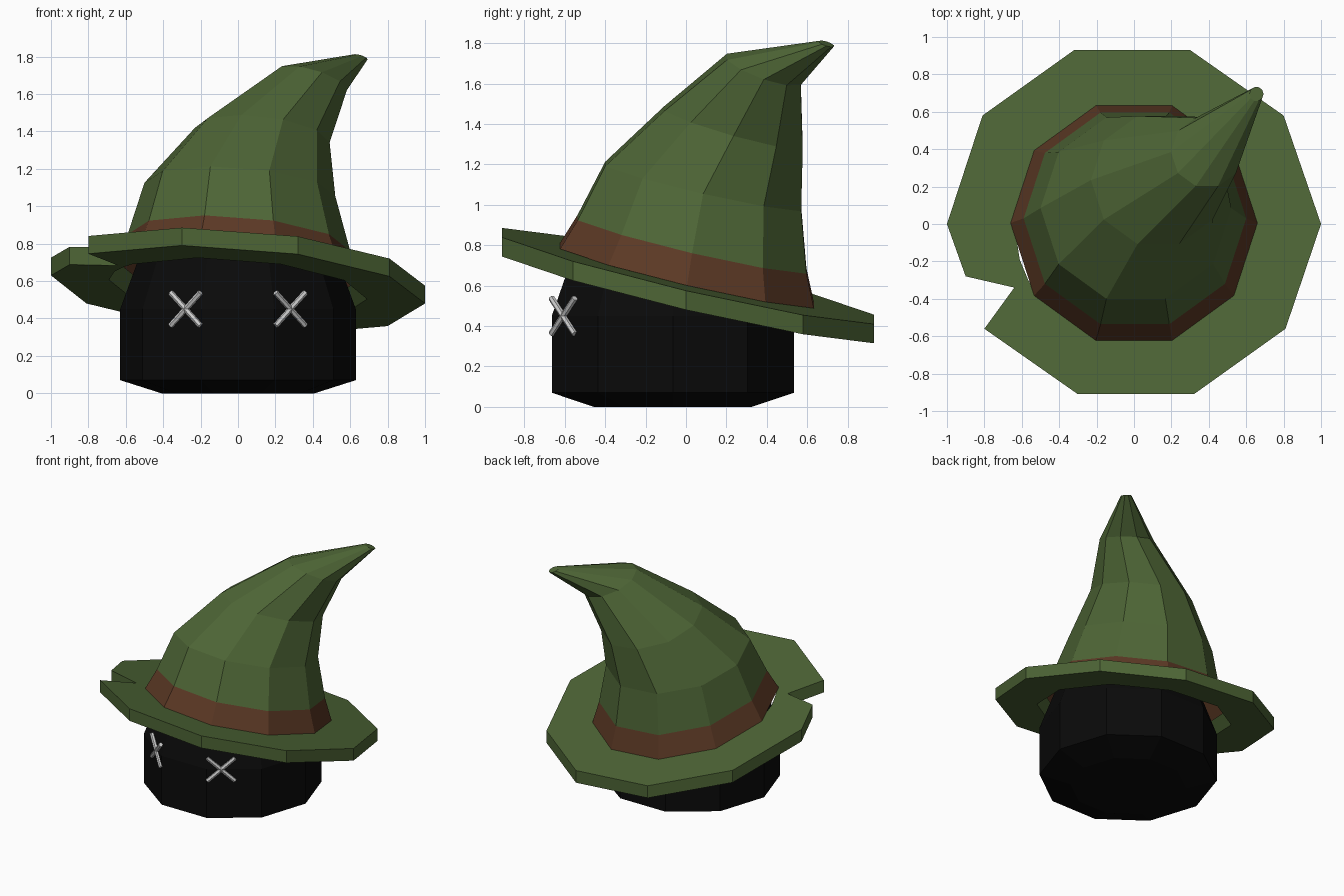
import bpy, bmesh, math
from mathutils import Matrix, Vector

if "Cube" in bpy.data.objects:
    bpy.data.objects.remove(bpy.data.objects["Cube"])

N = 10


def material(name, rgb):
    m = bpy.data.materials.new(name)
    m.diffuse_color = (*rgb, 1)
    m.use_nodes = True
    m.node_tree.nodes["Principled BSDF"].inputs["Base Color"].default_value = m.diffuse_color
    return m


green = material("green_felt", (0.075, 0.13, 0.036))
brown = material("brown_leather", (0.105, 0.04, 0.018))
black = material("black_face", (0.003, 0.003, 0.003))


def finish(name, bm, mat=None):
    bmesh.ops.recalc_face_normals(bm, faces=bm.faces)
    me = bpy.data.meshes.new(name)
    bm.to_mesh(me)
    bm.free()
    ob = bpy.data.objects.new(name, me)
    bpy.context.collection.objects.link(ob)
    if mat:
        me.materials.append(mat)
    return ob


def loft(name, rings, mat, cap_start=False, cap_end=False):
    """Ring = (cx, cy, cz, radius, slope in x, slope in y)."""
    bm = bmesh.new()
    loops = []
    for cx, cy, cz, r, sx, sy in rings:
        loop = []
        for i in range(N):
            a = 2 * math.pi * i / N
            dx, dy = r * math.cos(a), r * math.sin(a)
            loop.append(bm.verts.new((cx + dx, cy + dy, cz + sx * dx + sy * dy)))
        loops.append(loop)
    for lo, hi in zip(loops, loops[1:]):
        for i in range(N):
            j = (i + 1) % N
            bm.faces.new((lo[i], lo[j], hi[j], hi[i]))
    if cap_start:
        bm.faces.new(loops[0])
    if cap_end:
        bm.faces.new(loops[-1])
    return finish(name, bm, mat)


# Head: ten-sided barrel with a bevelled foot, domed under the hat
loft("head", [(0, -0.065, z, r, 0, 0) for z, r in
              ((0, 0.41), (0.07, 0.63), (0.45, 0.63), (0.75, 0.52), (0.92, 0.3))],
     black, True, True)

# Hat band and bent crown
SX, SY = -0.075, -0.234
base = (0, 0.005, 0.65, 0.66, SX, SY)
band_top = (0.005, 0.03, 0.805, 0.595, SX, SY)
loft("hat_band", [base, band_top], brown)
loft("hat_crown", [
    band_top,
    (0.01, 0.085, 1.09, 0.51, -0.07, -0.23),
    (0.13, 0.235, 1.38, 0.36, -0.11, -0.28),
    (0.39, 0.385, 1.67, 0.192, -0.26, -0.34),
    (0.655, 0.695, 1.797, 0.038, -0.3, -0.3),
], green, cap_end=True)

# Brim: tilted ten-sided ring with a torn notch
outline = [(1, 0), (0.8, 0.58), (0.3, 0.93), (-0.32, 0.93), (-0.81, 0.58), (-1, 0),
           (-0.9, -0.28), (-0.64, -0.34), (-0.8, -0.56), (-0.3, -0.91),
           (0.32, -0.91), (0.81, -0.56)]
bm = bmesh.new()


def brim_loop(points, drop):
    return [bm.verts.new((x, y, 0.65 + SX * x + SY * y - drop)) for x, y in points]


def hole(r):
    return [tuple(Vector(p).normalized() * r) for p in outline]


loops = [brim_loop(outline, 0), brim_loop(outline, 0.095),
         brim_loop(hole(0.69), 0.095), brim_loop(hole(0.64), 0)]
for k in range(4):
    a, b = loops[k], loops[(k + 1) % 4]
    for i in range(len(outline)):
        j = (i + 1) % len(outline)
        bm.faces.new((a[i], a[j], b[j], b[i]))
finish("hat_brim", bm, green)

# Cross-shaped eyes lying on the two angled face panels
for side, name in ((-1, "left_eye"), (1, "right_eye")):
    bm = bmesh.new()
    place = (Matrix.Translation((side * 0.28, -0.608, 0.45))
             @ Matrix.Rotation(side * math.radians(36), 4, 'Z'))
    for tilt in (-1, 1):
        bmesh.ops.create_cone(
            bm, cap_ends=True, segments=6, radius1=0.016, radius2=0.016, depth=0.265,
            matrix=place @ Matrix.Rotation(tilt * math.radians(48), 4, 'Y'))
    finish(name, bm)
